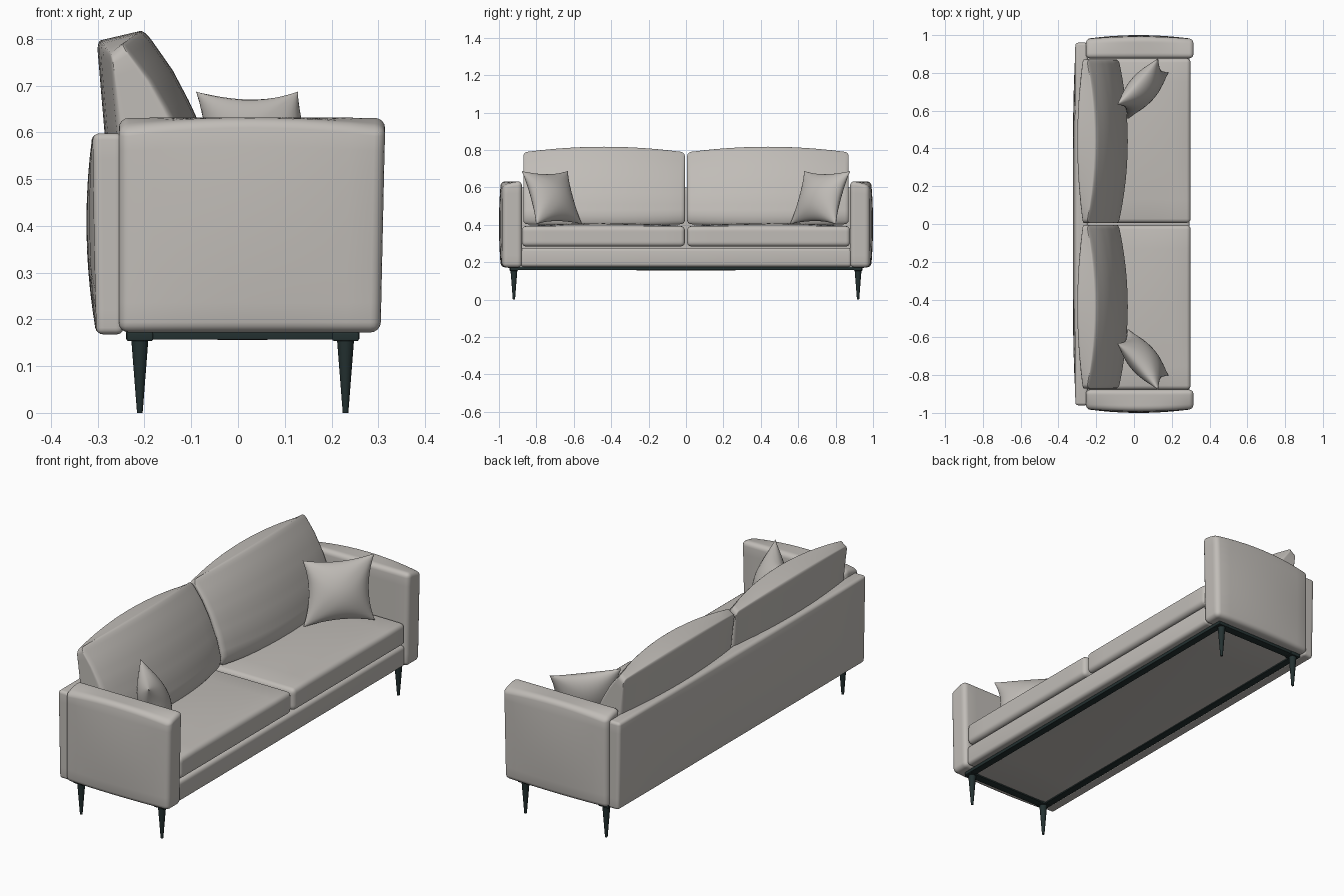
import bpy, bmesh, math
from mathutils import Vector, Matrix

if "Cube" in bpy.data.objects:
    bpy.data.objects.remove(bpy.data.objects["Cube"])


def material(name, rgb):
    m = bpy.data.materials.new(name)
    m.diffuse_color = (*rgb, 1)
    m.use_nodes = True
    m.node_tree.nodes["Principled BSDF"].inputs["Base Color"].default_value = m.diffuse_color
    return m


FABRIC = material("warm grey fabric", (0.53, 0.505, 0.475))
DARK = material("dark green metal", (0.017, 0.03, 0.03))


def finish(name, bm, mat, angle=40):
    bmesh.ops.recalc_face_normals(bm, faces=bm.faces)
    me = bpy.data.meshes.new(name)
    bm.to_mesh(me)
    bm.free()
    me.materials.append(mat)
    ob = bpy.data.objects.new(name, me)
    bpy.context.collection.objects.link(ob)
    bpy.context.view_layer.objects.active = ob
    ob.select_set(True)
    bpy.ops.object.shade_smooth_by_angle(angle=math.radians(angle))
    ob.select_set(False)
    return ob


def soft_box(name, lo, hi, mat, bevel=0.015, cuts=8, shape=None, side=1):
    """Rounded box with extra loops; shape(p, u) moves points, u is -1..1 per axis."""
    lo, hi = Vector(lo), Vector(hi)
    mid, half = (lo + hi) / 2, (hi - lo) / 2
    bm = bmesh.new()
    bmesh.ops.create_cube(bm, size=2)
    for v in bm.verts:
        v.co = Vector([mid[i] + v.co[i] * half[i] for i in range(3)])
    bmesh.ops.bevel(bm, geom=bm.edges[:], offset=bevel, segments=4, profile=0.5, affect='EDGES')
    if shape:
        for axis in range(3):
            n = Vector([float(i == axis) for i in range(3)])
            for k in range(1, cuts):
                at = lo[axis] + bevel + (hi[axis] - lo[axis] - 2 * bevel) * k / cuts
                bmesh.ops.bisect_plane(bm, geom=bm.verts[:] + bm.edges[:] + bm.faces[:],
                                       plane_co=n * at, plane_no=n)
        for v in bm.verts:
            u = Vector([(v.co[i] - mid[i]) / half[i] for i in range(3)])
            v.co = shape(v.co.copy(), u)
    for v in bm.verts:
        v.co.y *= side
    return finish(name, bm, mat)


def lerp(points, t):
    """Piecewise linear lookup."""
    for (a, fa), (b, fb) in zip(points, points[1:]):
        if t <= b:
            return fa + (fb - fa) * (t - a) / (b - a)
    return points[-1][1]


def arm_shape(p, u):
    # bowed outer face, outer top edge falling away at both ends
    out = (u.y + 1) / 2
    p.y += 0.02 * out * (1 - u.x ** 2) * (1 - 0.5 * u.z ** 2)
    top = max(0, (u.z - 0.6) / 0.4)
    p.z -= 0.028 * top * out ** 2 * u.x ** 2
    if u.x > 0:
        p.x += 0.01 * u.x * (u.z + 1) / 2
    return p


def back_shape(p, u):
    # rear face bows outward
    p.x -= 0.017 * (1 - u.x) / 2 * (1 - u.y ** 4) * (1 - u.z ** 2) + 0.008 * (u.z + 1) / 2 * (1 - u.x) / 2
    return p


def seat_shape(p, u):
    crown = (1 - u.x ** 2) * (1 - u.y ** 2)
    p.z += 0.017 * crown * (1 if u.z > 0 else 0) * u.z
    return p


def back_cushion_shape(p, u):
    # wedge section leaning back, thick in the middle and thin at the ends
    e = u.y ** 2
    z = (u.z + 1) / 2
    rear = lerp([(0, -0.235), (0.5, -0.285), (1, -0.302)], z) + 0.03 * e
    front = lerp([(0, -0.045), (0.12, -0.032), (0.35, -0.055), (0.6, -0.095),
                  (0.8, -0.14), (1, -0.2)], z) - 0.048 * e
    p.x = rear + (front - rear) * (u.x + 1) / 2
    p.z += z * (0.012 * (u.x + 1) - 0.03 * e) + 0.012 * e * (1 - z)
    return p


def pillow(name, side, n=20):
    """Square throw pillow with pulled corners, leaning into the sofa corner."""
    bm = bmesh.new()
    across = Vector((0.225, 0.255, 0)).normalized()
    up = Vector((-0.055, 0.075, 0.28)).normalized()
    nor = up.cross(across).normalized()
    centre = Vector((0.047, 0.717, 0.545))
    for face in (1, -1):
        grid = []
        for i in range(n + 1):
            for j in range(n + 1):
                a = math.sin(math.pi / 2 * (2 * i / n - 1))
                b = math.sin(math.pi / 2 * (2 * j / n - 1))
                x = 0.165 * a * (1 - 0.17 * (1 - b * b))
                y = 0.15 * b * (1 - 0.13 * (1 - a * a))
                t = 0.072 * (max(0, (1 - a * a) * (1 - b * b))) ** 0.55
                # creases running in from the corners
                t *= 1 - 0.1 * math.exp(-((abs(a) - abs(b)) / 0.12) ** 2) * (a * a + b * b) / 2
                grid.append(bm.verts.new(centre + across * x + up * y + nor * t * face))
        for i in range(n):
            for j in range(n):
                k = i * (n + 1) + j
                bm.faces.new((grid[k], grid[k + 1], grid[k + n + 2], grid[k + n + 1]))
    bmesh.ops.remove_doubles(bm, verts=bm.verts[:], dist=0.0003)
    for v in bm.verts:
        v.co.y *= side
    finish(name, bm, FABRIC, 80)


# body
soft_box("base", (-0.25, -0.885, 0.175), (0.295, 0.885, 0.277), FABRIC, 0.018)
soft_box("back_panel", (-0.303, -0.96, 0.168), (-0.245, 0.96, 0.598), FABRIC, 0.014, 10, back_shape)

# sagging underside cloth
soft_box("underside", (-0.235, -0.92, 0.164), (0.255, 0.92, 0.18), FABRIC, 0.003, 8,
         lambda p, u: p - Vector((0, 0, 0.008 * (1 - u.x ** 2) * (1 - u.y ** 2) * (1 - u.z) / 2)))

# mirrored parts
for s, label in ((1, "left"), (-1, "right")):
    soft_box(label + "_arm", (-0.255, 0.877, 0.172), (0.305, 0.98, 0.632), FABRIC, 0.022, 10, arm_shape, s)
    soft_box(label + "_seat_cushion", (-0.25, 0.006, 0.284), (0.3, 0.877, 0.392), FABRIC, 0.022, 8, seat_shape, s)
    soft_box(label + "_back_cushion", (-0.3, 0.006, 0.392), (-0.03, 0.87, 0.795), FABRIC, 0.022, 12,
             back_cushion_shape, s)
    pillow(label + "_pillow", s)
    # metal under-frame rails and legs
    soft_box(label + "_end_rail", (-0.24, 0.9, 0.157), (0.26, 0.94, 0.174), DARK, 0.002, side=s)
    for x, where in ((-0.21, "rear"), (0.23, "front")):
        soft_box(f"{label}_{where}_leg_block", (x - 0.028, 0.897, 0.154), (x + 0.028, 0.943, 0.172), DARK, 0.003, side=s)
        bm = bmesh.new()
        bmesh.ops.create_cone(bm, cap_ends=True, segments=20, radius1=0.006, radius2=0.0185, depth=0.16,
                              matrix=Matrix.Translation((x, 0.92 * s, 0.08)))
        finish(f"{label}_{where}_leg", bm, DARK)

for x, where in ((-0.222, "rear"), (0.242, "front")):
    soft_box(where + "_rail", (x - 0.018, -0.92, 0.157), (x + 0.018, 0.92, 0.174), DARK, 0.002)
